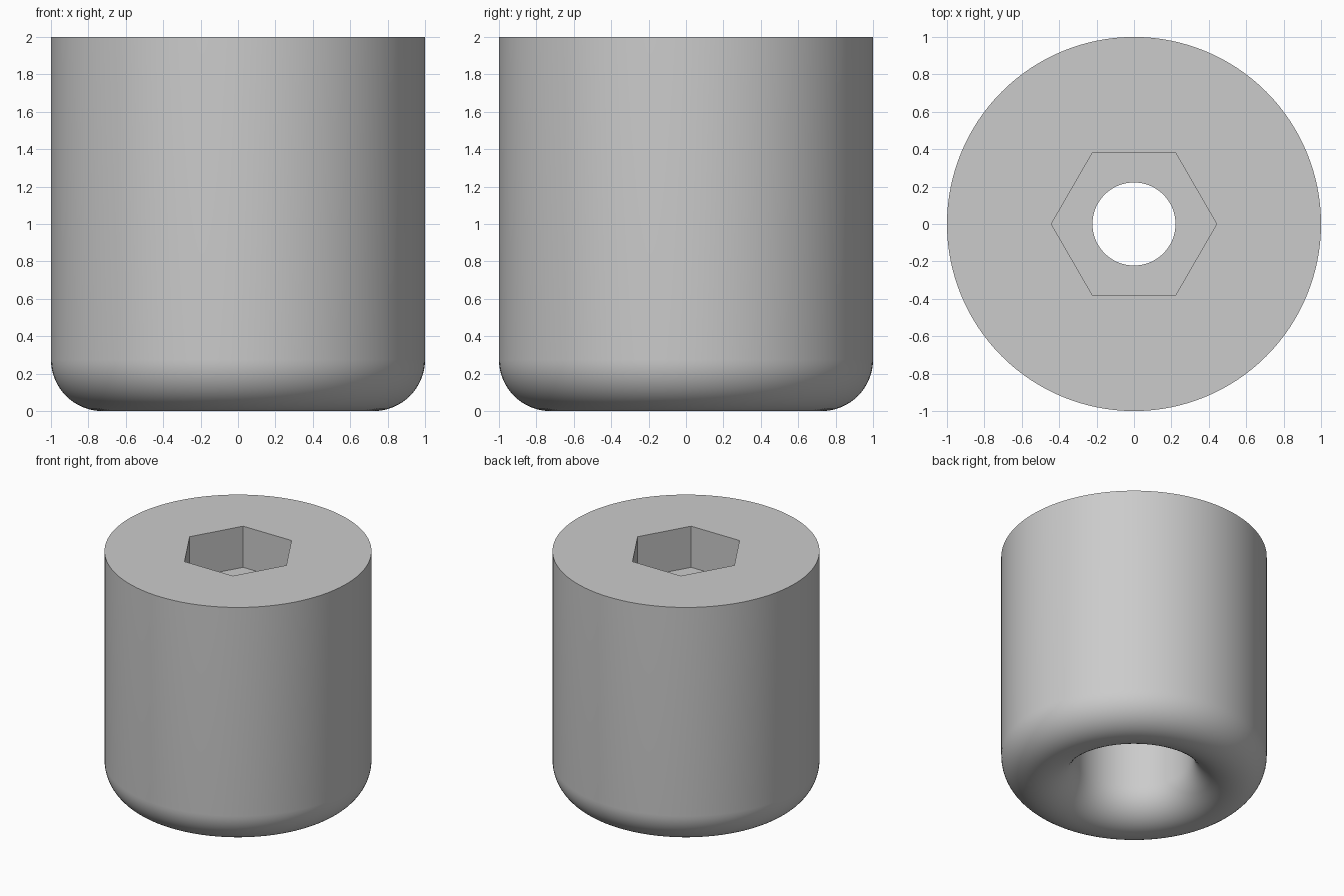
import bpy, bmesh
from math import cos, sin, pi

if "Cube" in bpy.data.objects:
    bpy.data.objects.remove(bpy.data.objects["Cube"], do_unlink=True)

HEIGHT, RADIUS = 2.0, 1.0
HOLE, BORE = 0.222, 0.45          # through hole and wide lower bore radii
FILLET = (RADIUS - BORE) / 2      # rounded lower rim
SHOULDER = 1.32                   # ceiling of the lower bore
POCKET_FLOOR, POCKET_RADIUS = 1.66, 0.442
SEGMENTS = 128

grey = bpy.data.materials.new("light grey")
grey.use_nodes = True
colour = (0.6, 0.6, 0.6, 1)
grey.diffuse_color = colour
grey.node_tree.nodes["Principled BSDF"].inputs["Base Color"].default_value = colour


def add_object(name, bm):
    bmesh.ops.recalc_face_normals(bm, faces=bm.faces)
    mesh = bpy.data.meshes.new(name)
    bm.to_mesh(mesh)
    bm.free()
    mesh.materials.append(grey)
    obj = bpy.data.objects.new(name, mesh)
    bpy.context.collection.objects.link(obj)
    return obj


def lathe(name, profile):
    """Turn a closed (radius, height) profile around the z axis."""
    bm = bmesh.new()
    rings = []
    for i in range(SEGMENTS):
        a = 2 * pi * i / SEGMENTS
        rings.append([bm.verts.new((r * cos(a), r * sin(a), z)) for r, z in profile])
    n = len(profile)
    for i in range(SEGMENTS):
        here, there = rings[i], rings[(i + 1) % SEGMENTS]
        for j in range(n):
            k = (j + 1) % n
            bm.faces.new((here[j], there[j], there[k], here[k]))
    return add_object(name, bm)


# Body: straight wall, fully rounded lower rim, bore, shoulder and through hole
STEPS = 32
rim = [(RADIUS - FILLET + FILLET * cos(pi * i / STEPS),
        FILLET - FILLET * sin(pi * i / STEPS)) for i in range(STEPS + 1)]
profile = [(HOLE, HEIGHT), (RADIUS, HEIGHT)] + rim + [(BORE, SHOULDER), (HOLE, SHOULDER)]
body = lathe("socket_body", profile)

# Hexagonal pocket cut into the top
bm = bmesh.new()
depth = HEIGHT + 0.1 - POCKET_FLOOR
bmesh.ops.create_cone(bm, cap_ends=True, segments=6, radius1=POCKET_RADIUS,
                      radius2=POCKET_RADIUS, depth=depth)
corner = max(bm.verts, key=lambda v: v.co.x).co
turn = 0 if abs(corner.y) < 0.01 else pi / 6      # corners point along x
for v in bm.verts:
    x, y = v.co.x, v.co.y
    v.co.x, v.co.y = x * cos(turn) - y * sin(turn), x * sin(turn) + y * cos(turn)
    v.co.z += POCKET_FLOOR + depth / 2
cutter = add_object("hex_pocket_cutter", bm)
cutter.hide_render = True

bpy.ops.object.select_all(action="DESELECT")
bpy.context.view_layer.objects.active = body
body.select_set(True)
cut = body.modifiers.new("hex_pocket", "BOOLEAN")
cut.operation = "DIFFERENCE"
cut.solver = "EXACT"
cut.object = cutter
bpy.ops.object.modifier_apply(modifier=cut.name)
bpy.data.objects.remove(cutter, do_unlink=True)

bpy.ops.object.shade_smooth_by_angle(angle=pi / 6)
